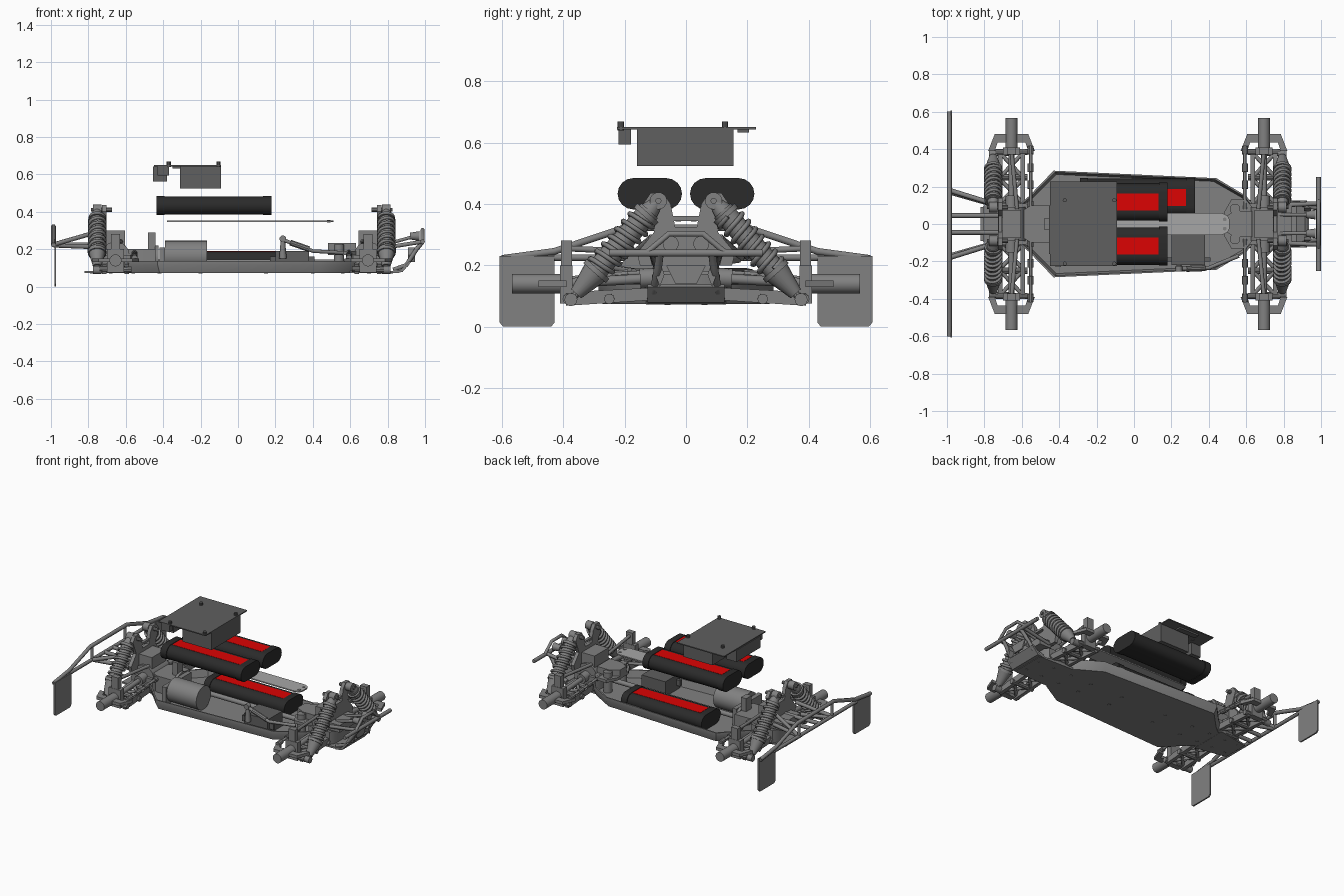
import bpy, bmesh, math
from mathutils import Vector

def material(name, rgb):
    m = bpy.data.materials.new(name)
    m.diffuse_color = (*rgb, 1)
    return m

BASE = material("mid_grey", (0.22, 0.22, 0.22))
DARK = material("dark_shell", (0.024, 0.024, 0.024))
RED = material("red_label", (0.72, 0.001, 0.001))
GREY = material("deep_grey", (0.115, 0.115, 0.115))
PALE = material("pale_grey", (0.38, 0.38, 0.38))

def finish(name, bm, mat):
    bmesh.ops.recalc_face_normals(bm, faces=bm.faces[:])
    me = bpy.data.meshes.new(name)
    bm.to_mesh(me)
    bm.free()
    ob = bpy.data.objects.new(name, me)
    bpy.context.collection.objects.link(ob)
    me.materials.append(mat)
    return ob

def loft(name, loops, mat=BASE):
    bm = bmesh.new()
    rings = [[bm.verts.new(p) for p in lp] for lp in loops]
    n = len(rings[0])
    for a, b in zip(rings, rings[1:]):
        for i in range(n):
            bm.faces.new((a[i], a[(i + 1) % n], b[(i + 1) % n], b[i]))
    bm.faces.new(rings[0])
    bm.faces.new(rings[-1])
    return finish(name, bm, mat)

def plate(name, pts, axis, lo, hi, mat=BASE):
    """Extrude a 2D profile along an axis; profile uses the other two axes in order."""
    def at(p, h):
        q = list(p)
        q.insert("xyz".index(axis), h)
        return q
    return loft(name, [[at(p, lo) for p in pts], [at(p, hi) for p in pts]], mat)

def box(name, x0, x1, y0, y1, z0, z1, mat=BASE):
    return plate(name, [(x0, y0), (x1, y0), (x1, y1), (x0, y1)], "z", z0, z1, mat)

def cyl(name, p, q, r, r2=None, n=16, mat=BASE):
    p, q = Vector(p), Vector(q)
    rot = (q - p).to_track_quat("Z", "Y").to_matrix()
    def ring(c, rad):
        return [c + rot @ Vector((rad * math.cos(t), rad * math.sin(t), 0))
                for t in (2 * math.pi * i / n for i in range(n))]
    return loft(name, [ring(p, r), ring(q, r if r2 is None else r2)], mat)

def tube(name, pts, r, res=1):
    cu = bpy.data.curves.new(name, "CURVE")
    cu.dimensions = "3D"
    cu.bevel_depth, cu.bevel_resolution, cu.use_fill_caps = r, res, True
    sp = cu.splines.new("POLY")
    sp.points.add(len(pts) - 1)
    for s, p in zip(sp.points, pts):
        s.co = (*p, 1)
    cu.materials.append(BASE)
    ob = bpy.data.objects.new(name, cu)
    bpy.context.collection.objects.link(ob)
    return ob

def sym(pts):
    return pts + [(x, -y) for x, y in reversed(pts)]

def both(pts):
    """Mirror a path that ends near y = 0."""
    return pts + [(x, -y, z) for x, y, z in reversed(pts)]

# Chassis tray with flared walls
outline = sym([(-0.62, 0.1), (-0.56, 0.15), (-0.43, 0.285), (0.44, 0.245), (0.6, 0.15), (0.64, 0.1)])
def tray(s, z):
    return [(x * (1 + s) / 2, y * s, z) for x, y in outline]
loft("chassis_tray", [tray(0.95, 0.073), tray(1, 0.115), tray(1, 0.137), tray(0.97, 0.137), tray(0.93, 0.088)])
plate("rear_skid", sym([(-0.82, 0.09), (-0.6, 0.13)]), "z", 0.072, 0.084)
plate("front_skid", sym([(0.6, 0.13), (0.86, 0.12)]), "z", 0.072, 0.084)
for x in (-0.78, -0.68, -0.56, -0.42, -0.2, 0.15, 0.4, 0.56, 0.7, 0.82):
    for y in (-0.06, 0.06):
        cyl("chassis_screw", (x, y, 0.07), (x, y, 0.08), 0.01, n=8)

# Battery packs: two floating, one seated
def stadium(c, z, w, h):
    r = h / 2
    return [(c + (w / 2 - r) * (1 if i < 9 else -1) + r * math.sin(math.pi * (i if i < 9 else i - 1) / 8),
             z + r * math.cos(math.pi * (i if i < 9 else i - 1) / 8)) for i in range(18)]
for x, y, z in ((-0.437, -0.118, 0.433), (-0.437, 0.118, 0.433), (-0.29, 0.142, 0.14)):
    plate("battery_pack", stadium(y, z, 0.2, 0.096), "x", x + 0.04, x + 0.575, DARK)
    for e in (x, x + 0.57):
        plate("battery_cap", stadium(y, z, 0.21, 0.102), "x", e, e + 0.045, DARK)
    box("battery_label", x + 0.05, x + 0.568, y - 0.045, y + 0.045, z + 0.046, z + 0.0495, RED)

# Electronics tray above the packs
box("electronics_plate", -0.45, -0.09, -0.225, 0.228, 0.643, 0.65, GREY)
box("speed_controller", -0.31, -0.09, -0.16, 0.155, 0.523, 0.643, GREY)
box("receiver", -0.455, -0.38, -0.16, 0.1, 0.563, 0.643, GREY)
box("switch", -0.43, -0.37, -0.22, -0.18, 0.593, 0.643, GREY)
box("connector", -0.35, -0.2, 0.168, 0.205, 0.632, 0.643, GREY)
for x in (-0.37, -0.105):
    for y in (-0.212, 0.127):
        cyl("plate_screw", (x, y, 0.64), (x, y, 0.668), 0.011, n=10, mat=GREY)

# Centre strap
plate("centre_strap", sym([(-0.38, 0.045), (-0.36, 0.058), (0.47, 0.058), (0.5, 0.045), (0.51, 0.025)]), "z", 0.344, 0.352, PALE)
for y in (-0.025, 0.025):
    cyl("strap_screw", (0.485, y, 0.343), (0.485, y, 0.355), 0.01, n=10)

# Motor, driveline and steering servo
cyl("motor", (-0.39, -0.14, 0.165), (-0.165, -0.14, 0.165), 0.08, n=32)
box("motor_mount", -0.42, -0.39, -0.23, 0.05, 0.085, 0.21)
cyl("spur_gear", (-0.445, 0, 0.15), (-0.425, 0, 0.15), 0.07, n=32)
plate("gear_cover", sym([(-0.6, 0.07), (-0.55, 0.1), (-0.44, 0.1)]), "z", 0.085, 0.2)
box("cover_post", -0.48, -0.44, -0.03, 0.03, 0.19, 0.29)
cyl("centre_shaft", (-0.6, 0, 0.13), (0.6, 0, 0.13), 0.016, n=12)
box("servo", 0.2, 0.38, -0.22, -0.06, 0.085, 0.19, GREY)
box("servo_lug", 0.17, 0.41, -0.2, -0.18, 0.12, 0.16, GREY)
cyl("servo_horn", (0.24, -0.235, 0.15), (0.24, -0.235, 0.255), 0.02, 0.011, n=12)
cyl("horn_ball", (0.24, -0.255, 0.255), (0.24, -0.225, 0.255), 0.018)
tube("steering_link", [(0.24, -0.24, 0.25), (0.4, -0.235, 0.19), (0.56, -0.17, 0.18)], 0.011)
cyl("link_sleeve", (0.28, -0.24, 0.235), (0.38, -0.236, 0.2), 0.016, n=10)
plate("steering_cover", sym([(0.48, 0.06), (0.52, 0.13), (0.6, 0.13), (0.64, 0.08)]), "z", 0.17, 0.19)
plate("steering_bridge", sym([(0.48, 0.035), (0.54, 0.07), (0.63, 0.07)]), "z", 0.19, 0.232)
for y in (-0.08, 0.08):
    cyl("bellcrank_post", (0.54, y, 0.085), (0.54, y, 0.225), 0.028)

# Coil-over shock from lower eye a to upper eye b
def shock(a, b):
    a, b = Vector(a), Vector(b)
    d = b - a
    rot = d.to_track_quat("Z", "Y")
    def at(t):
        return a + d * t
    ex = Vector((0.022, 0, 0))
    cyl("shock_lower_eye", a - ex, a + ex, 0.021)
    cyl("shock_upper_eye", b - ex, b + ex, 0.028)
    cyl("shock_eye_pin", b - ex * 1.5, b + ex * 1.5, 0.01, n=10)
    cyl("shock_rod", a, at(0.2), 0.014, n=10)
    cyl("shock_cup", at(0.06), at(0.27), 0.022, 0.043, n=20)
    cyl("shock_spring_seat", at(0.27), at(0.31), 0.049, n=20)
    cyl("shock_body", at(0.3), at(0.9), 0.036, n=20)
    cyl("shock_collar", at(0.84), at(0.88), 0.046, n=20)
    cyl("shock_cap", at(0.88), at(0.98), 0.034, 0.022, n=20)
    turns, seg = 7, 16
    coil = []
    for i in range(turns * seg + 1):
        t = 2 * math.pi * i / seg
        coil.append(at(0.31 + 0.53 * i / (turns * seg)) + rot @ Vector((0.042 * math.cos(t), 0.042 * math.sin(t), 0)))
    tube("shock_spring", coil, 0.0085)

# Complete axle: d is +1 at the front end, -1 at the rear
def axle(x, d):
    def hex_plate(name, pts, z0, z1):
        plate(name, [(x + px, py) for px, py in pts], "z", z0, z1)
    hex_plate("gearbox_base", sym([(-0.1, 0.08), (-0.08, 0.11), (0.08, 0.11), (0.1, 0.08)]), 0.08, 0.17)
    cyl("gearbox", (x, -0.09, 0.165), (x, 0.09, 0.165), 0.075, n=24)
    hex_plate("gearbox_top", sym([(-0.05, 0.075), (0.05, 0.075)]), 0.2, 0.3)
    tx = x + d * 0.06
    # Shock tower: centre panel, legs and top tie
    plate("tower_panel", [(-0.15, 0.2), (0.15, 0.2), (0.16, 0.24), (0.09, 0.325), (-0.09, 0.325), (-0.16, 0.24)], "x", tx - 0.012, tx + 0.012)
    plate("tower_tie", [(-0.06, 0.345), (0.06, 0.345), (0.05, 0.36), (-0.05, 0.36)], "x", tx - 0.01, tx + 0.01)
    box("tower_base", min(tx, tx + d * 0.09), max(tx, tx + d * 0.09), -0.1, 0.1, 0.18, 0.23)
    for s in (1, -1):
        plate("tower_leg", [(s * 0.03, 0.3), (s * 0.1, 0.3), (s * 0.14, 0.4), (s * 0.115, 0.436), (s * 0.075, 0.436), (s * 0.05, 0.4)], "x", tx - 0.012, tx + 0.012)
        cyl("tower_bolt", (tx - d * 0.04, s * 0.09, 0.41), (x + d * 0.12, s * 0.09, 0.41), 0.012, n=10)
        shock((x + d * 0.098, s * 0.375, 0.088), (x + d * 0.098, s * 0.09, 0.41))
        # Lower arm: two beams with cross bracing
        for e in (1, -1):
            w = 0.012
            plate("lower_arm_beam", [(s * 0.09, 0.088), (s * 0.39, 0.068), (s * 0.4, 0.1), (s * 0.3, 0.117), (s * 0.09, 0.128)],
                  "x", x + e * 0.06 - w, x + e * 0.06 + w)
            for y0 in (0.11, 0.25):
                tube("arm_brace", [(x + e * 0.06, s * y0, 0.1), (x - e * 0.06, s * (y0 + 0.13), 0.09)], 0.011)
        tube("upper_arm", [(x - d * 0.03, s * 0.08, 0.24), (x, s * 0.39, 0.255)], 0.011)
        for y in (0.11, 0.25, 0.385):
            cyl("arm_cross_pin", (x - 0.085, s * y, 0.095), (x + 0.085, s * y, 0.09), 0.017, n=10)
        cyl("shock_lower_pin", (x, s * 0.375, 0.088), (x + d * 0.12, s * 0.375, 0.088), 0.012, n=10)
        # Knuckle, stub axle and steering arms
        cyl("drive_shaft", (x, s * 0.07, 0.16), (x, s * 0.42, 0.14), 0.016, n=12)
        cyl("shaft_cup", (x, s * 0.09, 0.16), (x, s * 0.15, 0.157), 0.032)
        cyl("stub_axle", (x, s * 0.39, 0.14), (x, s * 0.567, 0.14), 0.032, n=24)
        box("knuckle", x - 0.045, x + 0.045, *sorted((s * 0.37, s * 0.41)), 0.075, 0.2)
        box("knuckle_post", x - 0.025, x + 0.025, *sorted((s * 0.372, s * 0.408)), 0.2, 0.28)
        plate("steering_arms", [(x + px, s * py) for px, py in
              ((-0.125, 0.39), (-0.09, 0.48), (0.09, 0.48), (0.125, 0.39), (0.09, 0.39), (0.075, 0.435), (-0.075, 0.435), (-0.09, 0.39))],
              "z", 0.13, 0.15)
        lx = x - d * 0.102
        tube("tie_rod", [(lx, s * 0.09, 0.18), (lx, s * 0.4, 0.155)], 0.009)
        for y in (0.1, 0.21, 0.3, 0.395):
            cyl("tie_rod_joint", (lx, s * (y - 0.022), 0.187 - 0.075 * y), (lx, s * (y + 0.022), 0.183 - 0.075 * y), 0.016, n=10)

axle(-0.655, -1)
axle(0.695, 1)

# Rear bumper with mud flaps
tube("rear_top_bar", both([(-0.987, 0.6, 0.222), (-0.987, 0.43, 0.245), (-0.987, 0.2, 0.322)]), 0.013)
tube("rear_lower_bar", both([(-0.987, 0.45, 0.225), (-0.987, 0.17, 0.225)]), 0.012)
for s in (1, -1):
    plate("mud_flap", [(s * y, z) for y, z in ((0.428, 0.23), (0.607, 0.23), (0.607, 0.013), (0.595, 0.0), (0.44, 0.0), (0.428, 0.013))],
          "x", -0.982, -0.972)
    tube("rear_stay_upper", [(-0.985, s * 0.18, 0.225), (-0.76, s * 0.11, 0.29)], 0.013)
    tube("rear_stay_lower", [(-0.985, s * 0.17, 0.22), (-0.74, s * 0.1, 0.21)], 0.013)
    tube("rear_stay_centre", [(-0.985, s * 0.045, 0.225), (-0.72, s * 0.045, 0.225)], 0.013)
    tube("rear_bar_upright", [(-0.987, s * 0.18, 0.225), (-0.987, s * 0.18, 0.325)], 0.011)

# Front bumper with skid lip and lamps
plate("front_lip", [(0.83, 0.072), (0.88, 0.078), (0.925, 0.13), (0.915, 0.137), (0.87, 0.09), (0.83, 0.086)], "y", -0.125, 0.125)
tube("front_cross_bar", [(0.987, -0.25, 0.24), (0.987, 0.25, 0.24)], 0.013)
tube("front_hoop", both([(0.987, 0.13, 0.24), (0.987, 0.055, 0.303)]), 0.011)
plate("bumper_panel", [(-0.065, 0.2), (0.065, 0.2), (0.035, 0.14), (-0.035, 0.14)], "x", 0.925, 0.935)
for s in (1, -1):
    tube("front_stay_lower", [(0.83, s * 0.11, 0.09), (0.9, s * 0.105, 0.115), (0.955, s * 0.09, 0.2), (0.987, s * 0.085, 0.24)], 0.013)
    tube("front_stay_upper", [(0.77, s * 0.1, 0.205), (0.987, s * 0.11, 0.24)], 0.012)
    plate("bumper_gusset", [(s * 0.07, 0.17), (s * 0.085, 0.21), (s * 0.1, 0.17), (s * 0.085, 0.13)], "x", 0.91, 0.945)
    cyl("lamp", (0.92, s * 0.05, 0.27), (0.97, s * 0.05, 0.27), 0.018, 0.026, n=20)
    tube("lamp_stay", [(0.77, s * 0.05, 0.22), (0.93, s * 0.05, 0.265)], 0.01)

# Smooth round parts, keep edges sharp
for ob in bpy.context.scene.objects:
    ob.select_set(ob.type == "MESH")
    if ob.type == "MESH":
        bpy.context.view_layer.objects.active = ob
bpy.ops.object.shade_smooth_by_angle(angle=math.radians(35))
